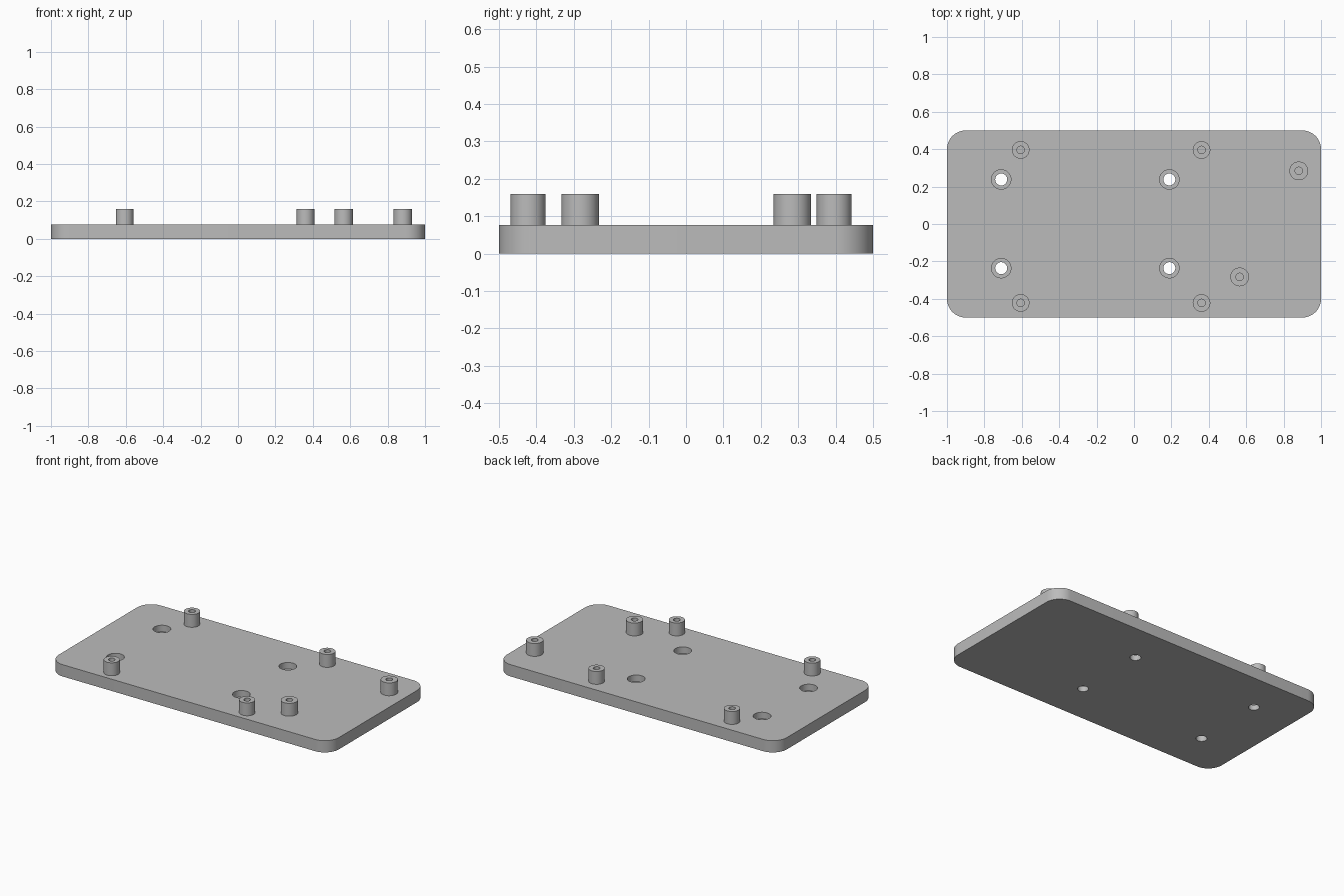
import bpy, bmesh, math

cube = bpy.data.objects.get("Cube")
if cube:
    bpy.data.objects.remove(cube, do_unlink=True)

THICK, TOP = 0.076, 0.159      # plate top, post top
CORNER = 0.1
SEG = 48

grey = bpy.data.materials.new("light_grey")
grey.use_nodes = True
colour = (0.5, 0.5, 0.5, 1)
grey.diffuse_color = colour
grey.node_tree.nodes["Principled BSDF"].inputs["Base Color"].default_value = colour


def finish(name, bm):
    bmesh.ops.recalc_face_normals(bm, faces=bm.faces)
    mesh = bpy.data.meshes.new(name)
    bm.to_mesh(mesh)
    bm.free()
    mesh.materials.append(grey)
    obj = bpy.data.objects.new(name, mesh)
    bpy.context.collection.objects.link(obj)
    return obj


def smooth(obj):
    bpy.ops.object.select_all(action='DESELECT')
    obj.select_set(True)
    bpy.context.view_layer.objects.active = obj
    bpy.ops.object.shade_smooth_by_angle(angle=math.radians(35))


def turned(name, profile, x, y):
    """Solid of revolution from (radius, z) points, capped at both ends."""
    bm = bmesh.new()
    rings = []
    for r, z in profile:
        rings.append([bm.verts.new((x + r * math.cos(2 * math.pi * i / SEG),
                                    y + r * math.sin(2 * math.pi * i / SEG), z))
                      for i in range(SEG)])
    for a, b in zip(rings, rings[1:]):
        for i in range(SEG):
            j = (i + 1) % SEG
            bm.faces.new((a[i], a[j], b[j], b[i]))
    bm.faces.new(rings[0])
    bm.faces.new(rings[-1])
    return finish(name, bm)


# Base plate with rounded corners
bm = bmesh.new()
outline = []
for k, (sx, sy) in enumerate([(1, 1), (-1, 1), (-1, -1), (1, -1)]):
    for i in range(13):
        a = math.pi / 2 * (k + i / 12)
        outline.append(bm.verts.new((sx * (1 - CORNER) + CORNER * math.cos(a),
                                     sy * (0.5 - CORNER) + CORNER * math.sin(a), 0)))
base = bm.faces.new(outline)
ext = bmesh.ops.extrude_face_region(bm, geom=[base])
bmesh.ops.translate(bm, vec=(0, 0, THICK),
                    verts=[v for v in ext["geom"] if isinstance(v, bmesh.types.BMVert)])
plate = finish("base_plate", bm)

# Counterbored screw holes
STEP = THICK * 0.45
for x in (-0.71, 0.189):
    for y in (-0.236, 0.238):
        cutter = turned("hole_cutter", [(0.032, -0.05), (0.032, STEP),
                                        (0.052, STEP), (0.052, THICK + 0.05)], x, y)
        cutter.hide_render = True
        mod = plate.modifiers.new("screw_hole", 'BOOLEAN')
        mod.operation, mod.solver, mod.object = 'DIFFERENCE', 'EXACT', cutter
        bpy.context.view_layer.objects.active = plate
        bpy.ops.object.modifier_apply(modifier=mod.name)
        bpy.data.objects.remove(cutter, do_unlink=True)
smooth(plate)

# Standoff posts with blind pilot holes
posts = [("corner_post", x, y, 0.047) for x in (-0.606, 0.361) for y in (-0.422, 0.396)]
posts += [("side_post", 0.881, 0.284, 0.05), ("side_post", 0.565, -0.283, 0.05)]
for name, x, y, r in posts:
    smooth(turned(name, [(r, THICK - 0.005), (r, TOP), (0.02, TOP), (0.02, THICK)], x, y))
